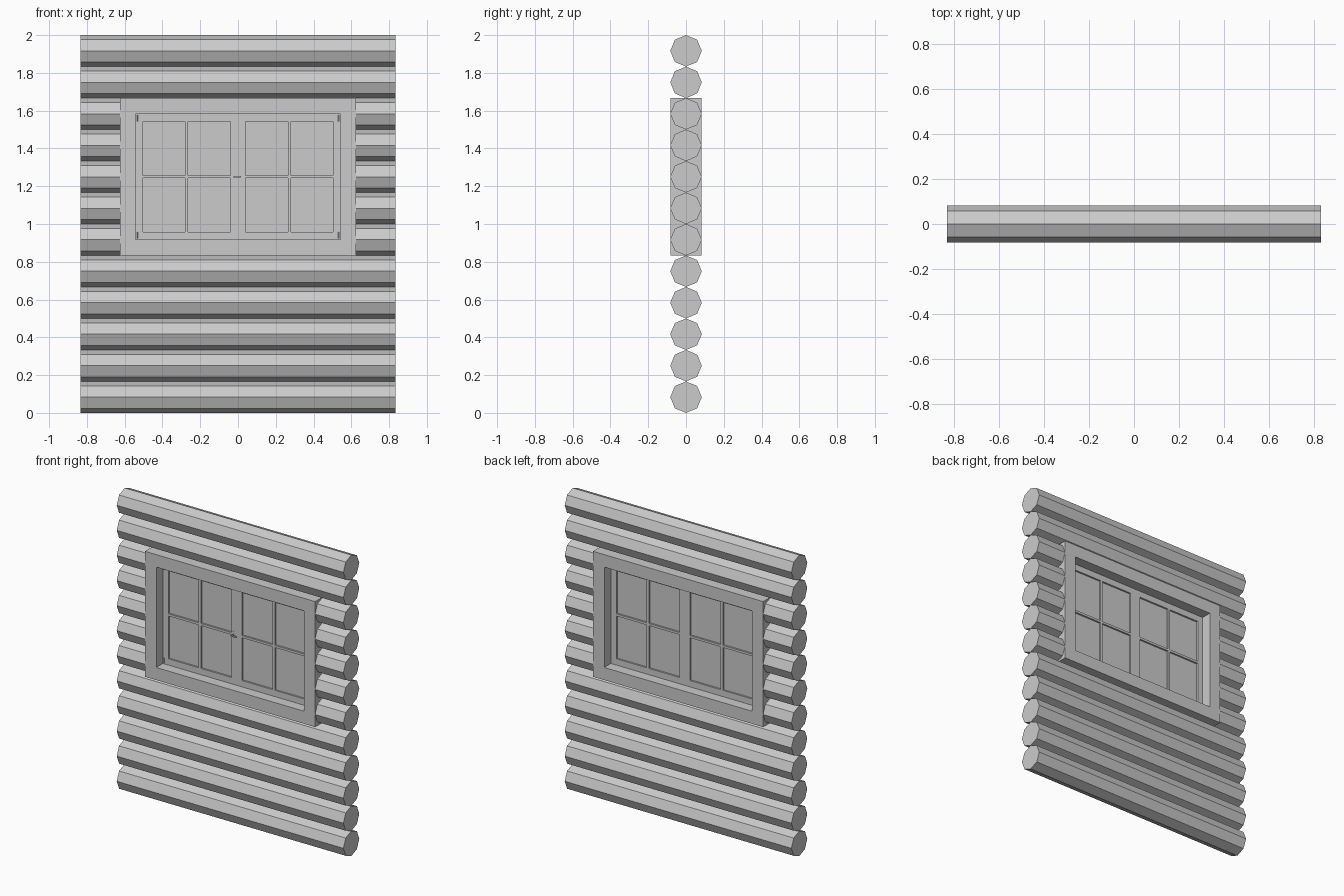
import bpy, bmesh, math
from mathutils import Matrix, Vector

if "Cube" in bpy.data.objects:
    bpy.data.objects.remove(bpy.data.objects["Cube"])

R = 1 / 12          # log radius
ZC = 1.25           # window centre height


def finish(bm, name):
    bmesh.ops.recalc_face_normals(bm, faces=bm.faces)
    mesh = bpy.data.meshes.new(name)
    bm.to_mesh(mesh)
    bm.free()
    obj = bpy.data.objects.new(name, mesh)
    bpy.context.collection.objects.link(obj)
    return obj


def cylinder(name, start, end, radius, sides):
    a, b = Vector(start), Vector(end)
    bm = bmesh.new()
    rot = (b - a).to_track_quat('Z', 'Y').to_matrix().to_4x4()
    bmesh.ops.create_cone(bm, cap_ends=True, segments=sides, radius1=radius,
                          radius2=radius, depth=(b - a).length,
                          matrix=Matrix.Translation((a + b) / 2) @ rot)
    return finish(bm, name)


def box(name, lo, hi):
    lo, hi = Vector(lo), Vector(hi)
    bm = bmesh.new()
    bmesh.ops.create_cube(bm, size=1, matrix=Matrix.Translation((lo + hi) / 2)
                          @ Matrix.Diagonal((*(hi - lo), 1)))
    return finish(bm, name)


def lattice(name, xs, zs, half_depth):
    """Solid grid of bars; every odd/odd cell is an opening."""
    bm = bmesh.new()
    v = [[bm.verts.new((x, -half_depth, z)) for z in zs] for x in xs]
    for i in range(len(xs) - 1):
        for j in range(len(zs) - 1):
            if not (i % 2 and j % 2):
                bm.faces.new((v[i][j], v[i + 1][j], v[i + 1][j + 1], v[i][j + 1]))
    ext = bmesh.ops.extrude_face_region(bm, geom=bm.faces[:], use_keep_orig=True)
    moved = [g for g in ext['geom'] if isinstance(g, bmesh.types.BMVert)]
    bmesh.ops.translate(bm, verts=moved, vec=(0, 2 * half_depth, 0))
    return finish(bm, name)


# Octagonal logs, interrupted by the window
for i in range(12):
    z = (2 * i + 1) * R
    if 5 <= i <= 9:
        cylinder(f"log_left_{i}", (-0.833, 0, z), (-0.622, 0, z), R, 8)
        cylinder(f"log_right_{i}", (0.622, 0, z), (0.833, 0, z), R, 8)
    else:
        cylinder(f"log_{i}", (-0.833, 0, z), (0.833, 0, z), R, 8)

# Thick outer window frame
lattice("window_frame", [-0.625, -0.542, 0.542, 0.625],
        [ZC + d for d in (-0.4167, -0.3333, 0.3333, 0.4167)], R)

# Both sashes with their glazing bars
half = [0.0385, 0.264, 0.28, 0.503, 0.542]
lattice("window_sashes", [-x for x in reversed(half)] + half,
        [ZC + d for d in (-0.3333, -0.2915, -0.0075, 0.0075, 0.2915, 0.3333)], 0.0135)

# Glass panes and hinges
for side, s in (("left", -1), ("right", 1)):
    x0, x1 = sorted((s * 0.036, s * 0.505))
    box(f"glass_{side}", (x0, -0.002, ZC - 0.293), (x1, 0.002, ZC + 0.293))
    for level, z in (("lower", ZC - 0.31), ("upper", ZC + 0.31)):
        cylinder(f"hinge_{side}_{level}", (s * 0.535, -0.015, z - 0.017),
                 (s * 0.535, -0.015, z + 0.017), 0.006, 8)

# Latch handle on the front
box("handle_plate", (-0.025, -0.017, ZC - 0.02), (-0.015, -0.012, ZC + 0.02))
cylinder("handle_stem", (-0.02, -0.015, ZC), (-0.02, -0.04, ZC), 0.004, 8)
box("handle_lever", (-0.024, -0.044, ZC - 0.004), (0.016, -0.036, ZC + 0.004))
